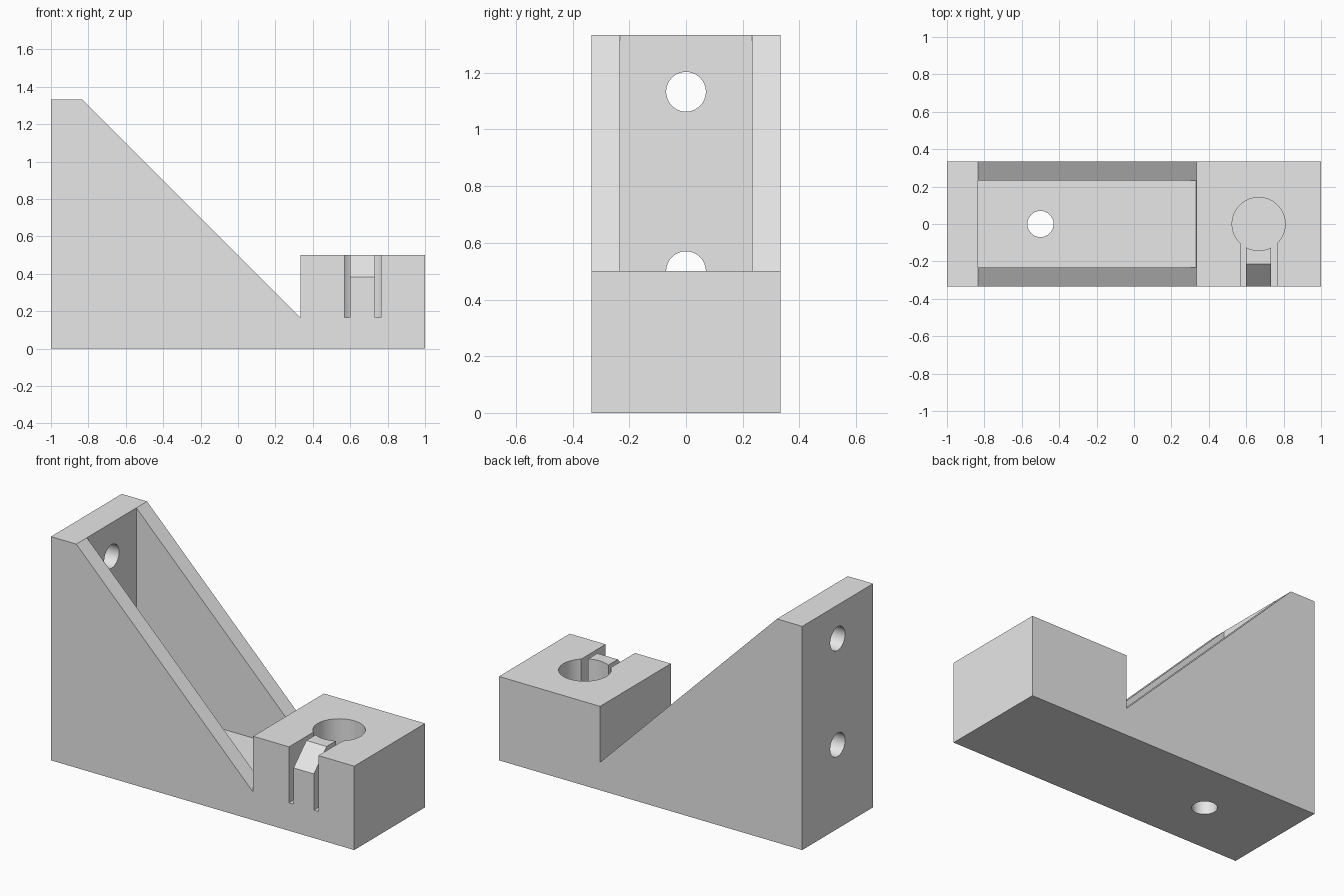
import bpy
import bmesh
import math
from mathutils import Matrix, Vector

cube = bpy.data.objects.get("Cube")
if cube:
    bpy.data.objects.remove(cube, do_unlink=True)

grey = bpy.data.materials.new("light grey")
grey.use_nodes = True
colour = (0.8, 0.8, 0.8, 1)
grey.diffuse_color = colour
grey.node_tree.nodes["Principled BSDF"].inputs["Base Color"].default_value = colour

HALF = 1 / 3      # half depth of the bracket
FLOOR = 1 / 6     # thickness of base and back wall
TOP = 4 / 3       # height of the back wall
BLOCK = 0.5       # height of the socket block
SOCKET_X = 2 / 3  # centre of the socket


def add_object(name, bm):
    bmesh.ops.recalc_face_normals(bm, faces=bm.faces)
    mesh = bpy.data.meshes.new(name)
    bm.to_mesh(mesh)
    bm.free()
    mesh.materials.append(grey)
    obj = bpy.data.objects.new(name, mesh)
    bpy.context.collection.objects.link(obj)
    return obj


def prism(name, points, move):
    """Extrude a closed outline of 3D points along a vector."""
    bm = bmesh.new()
    face = bm.faces.new([bm.verts.new(p) for p in points])
    new = bmesh.ops.extrude_face_region(bm, geom=[face])["geom"]
    verts = [v for v in new if isinstance(v, bmesh.types.BMVert)]
    bmesh.ops.translate(bm, verts=verts, vec=Vector(move))
    return add_object(name, bm)


def side_prism(name, outline, half):
    return prism(name, [(x, -half, z) for x, z in outline], (0, 2 * half, 0))


def cylinder(name, centre, radius, depth, axis="Z"):
    bm = bmesh.new()
    turn = Matrix.Rotation(math.pi / 2, 4, "Y") if axis == "X" else Matrix()
    bmesh.ops.create_cone(bm, cap_ends=True, segments=64, radius1=radius,
                          radius2=radius, depth=depth,
                          matrix=Matrix.Translation(centre) @ turn)
    return add_object(name, bm)


# Bracket body: wall, sloping sides and socket block
bracket = side_prism("bracket", [
    (-1, 0), (1, 0), (1, BLOCK), (HALF, BLOCK), (HALF, FLOOR),
    (FLOOR - 1, TOP), (-1, TOP)], HALF)

# Open channel between the two sloping sides
cutters = [side_prism("channel_cutter", [
    (FLOOR - 1, FLOOR), (HALF - 0.001, FLOOR), (0.3, 1.6), (FLOOR - 1, 1.6)], 0.233)]

# Screw holes in the wall and base
for z in (0.5, 1.133):
    cutters.append(cylinder("wall_hole_cutter", (-0.95, 0, z), 0.07, 0.4, "X"))
cutters.append(cylinder("base_hole_cutter", (-0.5, 0, 0.05), 0.07, 0.4))

# Round socket, just below the slot floors
cutters.append(cylinder("socket_cutter", (SOCKET_X, 0, FLOOR + 0.499), 0.142, 1))

# Slots on both sides of the spring tongue
for side in (-1, 1):
    a, b = SOCKET_X + side * 0.067, SOCKET_X + side * 0.097
    cutters.append(prism("slot_cutter", [
        (a, -0.5, FLOOR), (b, -0.5, FLOOR), (b, -0.09, FLOOR), (a, -0.09, FLOOR)],
        (0, 0, 1)))

# Bevel on the outer top of the tongue
cutters.append(prism("tongue_bevel_cutter", [
    (SOCKET_X - 0.082, y, z) for y, z in
    ((-0.453, 0.266), (-0.093, 0.617), (-0.453, 0.617))], (0.164, 0, 0)))

bpy.ops.object.select_all(action="DESELECT")
bpy.context.view_layer.objects.active = bracket
bracket.select_set(True)
for cutter in cutters:
    cutter.hide_render = True
    mod = bracket.modifiers.new("cut", "BOOLEAN")
    mod.operation = "DIFFERENCE"
    mod.solver = "EXACT"
    mod.object = cutter
    bpy.ops.object.modifier_apply(modifier=mod.name)
    bpy.data.objects.remove(cutter, do_unlink=True)

bpy.ops.object.shade_smooth_by_angle(angle=math.radians(25))
